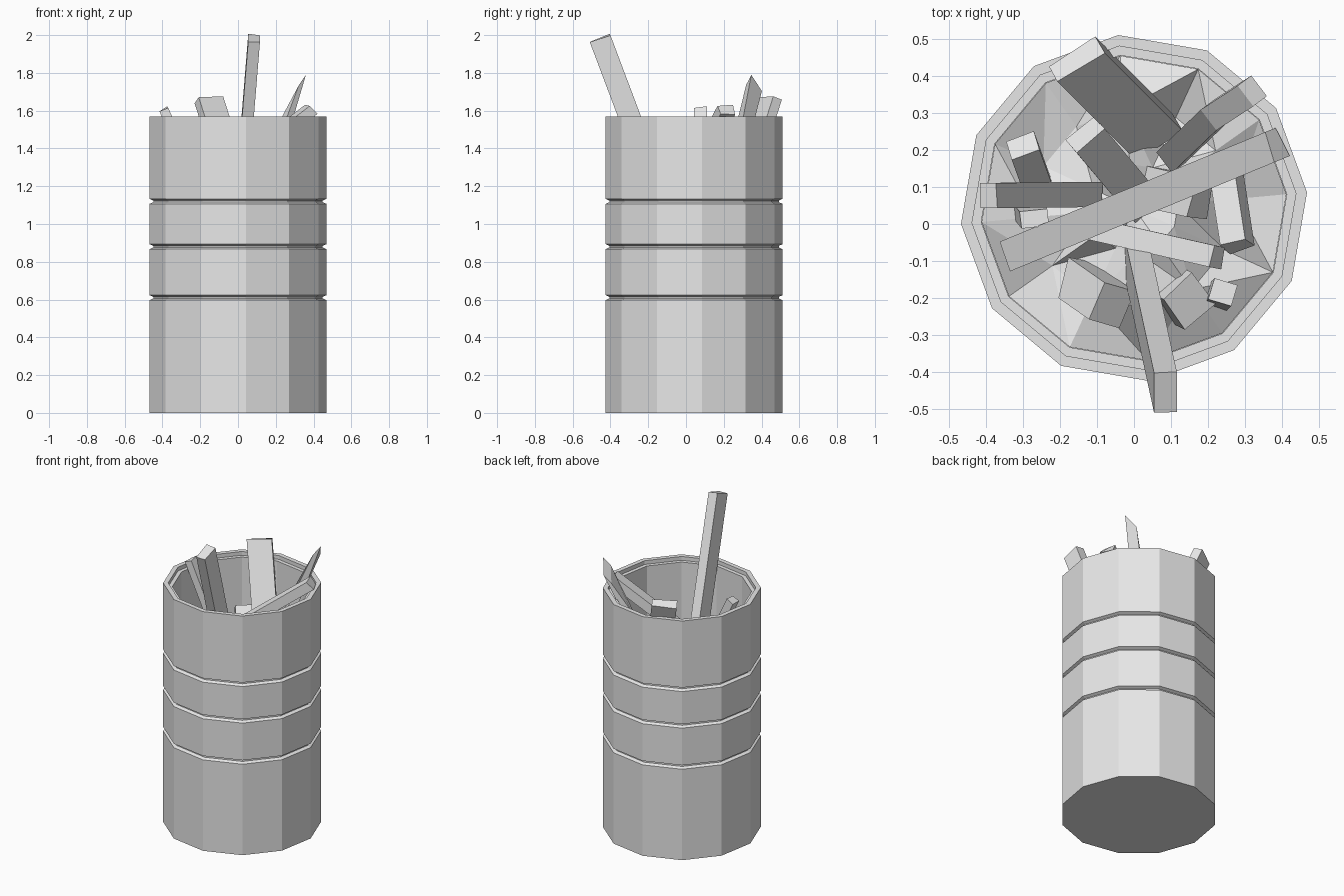
import bpy, bmesh, math, random
from mathutils import Vector

random.seed(4)
if "Cube" in bpy.data.objects:
    bpy.data.objects.remove(bpy.data.objects["Cube"], do_unlink=True)

SIDES = 12
CENTRE_Y = 0.043
TURN = math.radians(5.2)

grey = bpy.data.materials.new("plain grey")
grey.use_nodes = True
COLOUR = (0.8, 0.8, 0.8, 1)
grey.diffuse_color = COLOUR
grey.node_tree.nodes["Principled BSDF"].inputs["Base Color"].default_value = COLOUR


def finish(name, bm):
    bmesh.ops.recalc_face_normals(bm, faces=bm.faces)
    mesh = bpy.data.meshes.new(name)
    bm.to_mesh(mesh)
    bm.free()
    mesh.materials.append(grey)
    obj = bpy.data.objects.new(name, mesh)
    bpy.context.collection.objects.link(obj)
    return obj


def ring(bm, radius, z, jitter=0.0):
    verts = []
    for i in range(SIDES):
        a = TURN + i * math.tau / SIDES
        verts.append(bm.verts.new((radius * math.cos(a), CENTRE_Y + radius * math.sin(a),
                                   z + random.uniform(-jitter, jitter))))
    return verts


def bridge(bm, a, b):
    for i in range(SIDES):
        j = (i + 1) % SIDES
        bm.faces.new((a[i], a[j], b[j], b[i]))


# Barrel: profile with three pinched grooves and a stepped rim
profile = [(0.47, 0)]
for z in (0.61, 0.88, 1.12):
    profile += [(0.47, z - 0.013), (0.45, z - 0.004), (0.45, z + 0.004), (0.47, z + 0.013)]
profile += [(0.47, 1.57), (0.44, 1.57), (0.44, 1.545), (0.415, 1.545), (0.415, 0.85)]
bm = bmesh.new()
rings = [ring(bm, r, z) for r, z in profile]
for low, high in zip(rings, rings[1:]):
    bridge(bm, low, high)
bm.faces.new(rings[0])
bm.faces.new(rings[-1])
finish("barrel", bm)

# Uneven rubble surface filling the barrel
bm = bmesh.new()
levels = [ring(bm, 0.414, 0.98, 0.06), ring(bm, 0.27, 1.0, 0.09), ring(bm, 0.12, 1.03, 0.06)]
for outer, inner in zip(levels, levels[1:]):
    bridge(bm, outer, inner)
tip = bm.verts.new((0, CENTRE_Y, 1.03))
for i in range(SIDES):
    bm.faces.new((levels[-1][i], levels[-1][(i + 1) % SIDES], tip))
bmesh.ops.triangulate(bm, faces=bm.faces)
finish("rubble_bed", bm)


def scrap(name, path, wide, thick, side, ragged=0.01):
    """Four-sided piece swept along a path; side is the direction of its width."""
    bm = bmesh.new()
    pts = [Vector(p) for p in path]
    axis = (pts[-1] - pts[0]).normalized()
    u = Vector(side)
    u = (u - axis * u.dot(axis)).normalized()
    v = axis.cross(u)
    loops = []
    for p in pts:
        loops.append([bm.verts.new(p + u * sx * wide / 2 + v * sy * thick / 2
                                   + axis * random.uniform(-ragged, ragged))
                      for sx, sy in ((-1, -1), (1, -1), (1, 1), (-1, 1))])
    for a, b in zip(loops, loops[1:]):
        for i in range(4):
            bm.faces.new((a[i], a[(i + 1) % 4], b[(i + 1) % 4], b[i]))
    bm.faces.new(loops[0])
    bm.faces.new(loops[-1])
    return finish(name, bm)


# Pieces that stick out over the rim
scrap("tall_plank", [(-0.005, -0.04, 0.88), (0.085, -0.455, 1.982)], 0.062, 0.115, (1, 0, 0), 0.004)
scrap("long_beam", [(-0.33, -0.08, 1.05), (0.385, 0.215, 1.605)], 0.085, 0.06, (-0.38, 0.92, 0))
scrap("wide_board", [(0.055, 0.235, 1.0), (-0.155, 0.445, 1.66)], 0.15, 0.055, (0.87, 0.5, 0))
scrap("left_stake", [(-0.11, 0.08, 1.0), (-0.395, 0.077, 1.61)], 0.068, 0.05, (0, 1, 0))
spike = scrap("bent_spike", [(0.10, 0.18, 1.05), (0.22, 0.295, 1.46), (0.32, 0.36, 1.70)],
              0.07, 0.05, (-0.6, 0.8, 0), 0.0)
for vert in list(spike.data.vertices)[-4:]:
    # slanted cut that leaves a point
    vert.co.z += (vert.co.x - 0.31) * 2.0

# Pieces that stay below the rim
scrap("short_beam", [(0.03, 0.05, 1.02), (-0.13, 0.24, 1.3)], 0.1, 0.06, (0.76, 0.65, 0))
scrap("cross_beam", [(-0.13, -0.01, 1.03), (0.225, -0.09, 1.2)], 0.06, 0.05, (0.2, 1, 0))
scrap("right_slab", [(0.24, 0.2, 0.97), (0.28, -0.06, 1.12)], 0.075, 0.06, (1, 0.1, 0.5))
scrap("left_block", [(-0.3, 0.21, 1.15), (-0.26, 0.1, 0.97)], 0.08, 0.06, (1, 0.3, 0))
scrap("left_stub", [(-0.29, 0.04, 0.95), (-0.27, 0.015, 1.15)], 0.075, 0.045, (1, 0.1, 0))
scrap("front_chunk", [(-0.16, -0.15, 1.0), (-0.06, -0.22, 1.1)], 0.11, 0.1, (0.5, 0.85, 0.3), 0.02)
scrap("middle_block", [(0.05, 0.1, 1.0), (0.18, 0.07, 1.1)], 0.11, 0.08, (0.1, 1, 0))
scrap("front_cube", [(0.11, -0.19, 0.95), (0.15, -0.21, 1.1)], 0.11, 0.11, (0.8, 0.6, 0), 0.02)
scrap("small_stub", [(0.225, -0.2, 0.95), (0.24, -0.185, 1.1)], 0.065, 0.06, (1, -0.3, 0))
